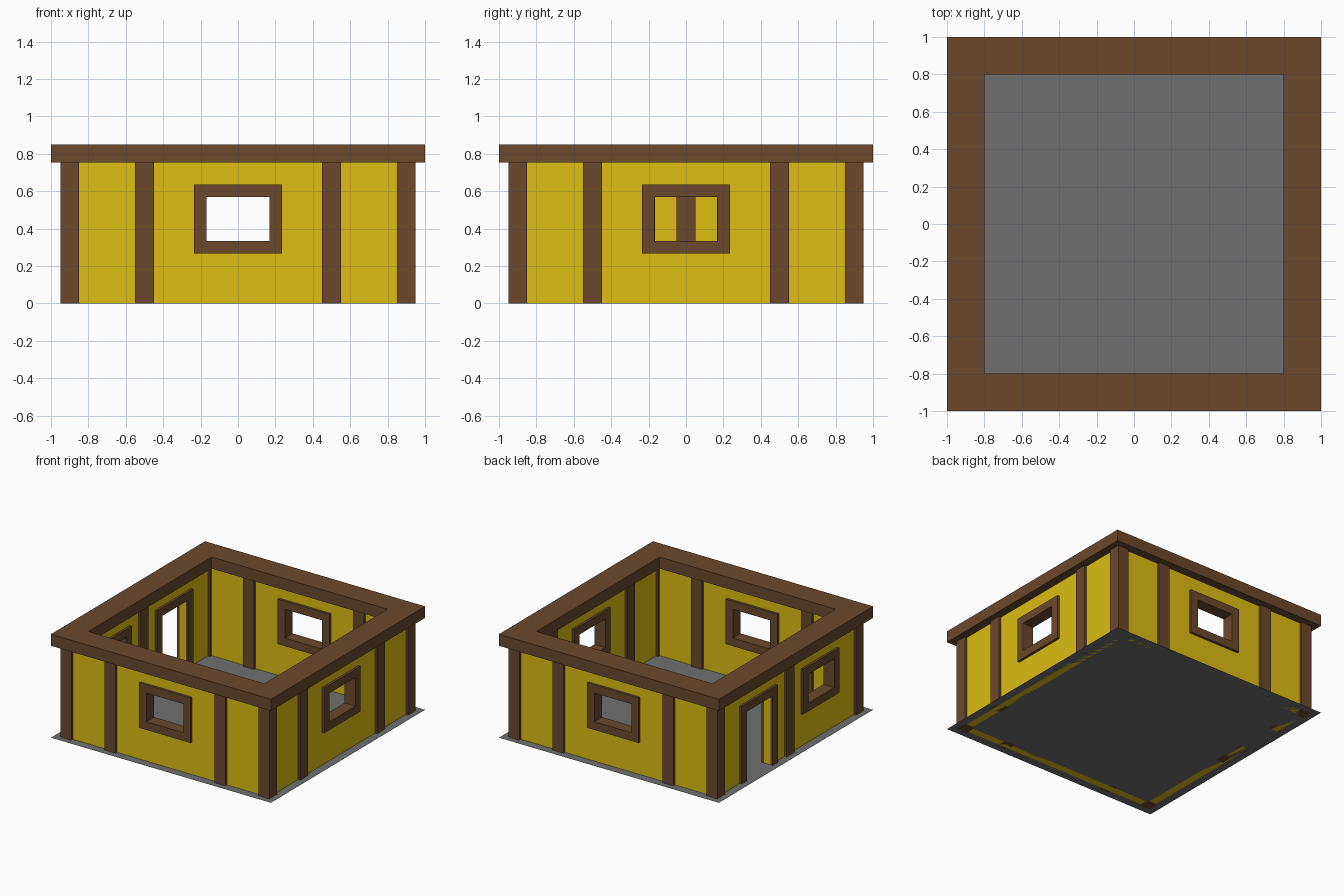
import bpy, bmesh
from math import pi
from mathutils import Matrix

if "Cube" in bpy.data.objects:
    bpy.data.objects.remove(bpy.data.objects["Cube"])


def material(name, rgb):
    m = bpy.data.materials.new(name)
    m.diffuse_color = (*rgb, 1)
    m.use_nodes = True
    m.node_tree.nodes["Principled BSDF"].inputs["Base Color"].default_value = m.diffuse_color
    return m


BROWN = material("timber", (0.147, 0.065, 0.026))
YELLOW = material("plaster", (0.716, 0.515, 0.006))
GREY = material("stone", (0.162, 0.162, 0.162))


def slab(name, us, vs, holes, y0, y1, mat, turn=0.0, flat=False):
    """Grid of cells with some left out, thickened from y0 to y1 (or z if flat)."""
    bm = bmesh.new()
    pts = [[bm.verts.new((u, y0, v)) for v in vs] for u in us]
    for i in range(len(us) - 1):
        for j in range(len(vs) - 1):
            if (i, j) not in holes:
                bm.faces.new((pts[i][j], pts[i + 1][j], pts[i + 1][j + 1], pts[i][j + 1]))
    bmesh.ops.delete(bm, geom=[v for v in bm.verts if not v.link_faces], context='VERTS')
    if y1 != y0:
        ext = bmesh.ops.extrude_face_region(bm, geom=bm.faces[:], use_keep_orig=True)
        moved = [e for e in ext["geom"] if isinstance(e, bmesh.types.BMVert)]
        bmesh.ops.translate(bm, verts=moved, vec=(0, y1 - y0, 0))
        bmesh.ops.recalc_face_normals(bm, faces=bm.faces[:])
    if flat:
        bm.transform(Matrix.Rotation(-pi / 2, 4, 'X'))
    bm.transform(Matrix.Rotation(turn, 4, 'Z'))
    me = bpy.data.meshes.new(name)
    bm.to_mesh(me)
    bm.free()
    me.materials.append(mat)
    ob = bpy.data.objects.new(name, me)
    bpy.context.collection.objects.link(ob)
    return ob


H, TOP = 0.755, 0.85             # wall height, beam top
OUT, IN = -0.95, -0.85           # timber depth range
W_OUT, W_IN = -0.93, -0.87       # plaster depth range
HALF, TRIM = 0.235, 0.067        # opening frame half width, frame thickness
LOW, HIGH = 0.267, 0.637         # window frame heights


def post(name, u, turn):
    slab(name, [u - 0.05, u + 0.05], [0, H], [], OUT, IN, BROWN, turn)


def window(name, u, turn):
    us = [u - HALF, u - HALF + TRIM, u + HALF - TRIM, u + HALF]
    slab(name, us, [LOW, LOW + TRIM, HIGH - TRIM, HIGH], [(1, 1)], OUT, IN, BROWN, turn)


# floor
floor = slab("floor", [-1, 1], [-1, 1], [], 0, 0, GREY, 0, True)
floor.data.flip_normals()

# roof beam ring
ring = [-1, -0.8, 0.8, 1]
beam = slab("roof_beam", ring, ring, [(1, 1)], -H, -TOP, BROWN, 0, True)
# keep the ring above the walls whichever way the profile was laid down
if beam.data.vertices[0].co.z < 0:
    beam.data.transform(Matrix.Scale(-1, 4, (0, 0, 1)))
    beam.data.flip_normals()

# three walls with a centred window and two posts
for side, turn in (("front", 0), ("right", pi / 2), ("back", pi)):
    slab(side + "_wall", [-0.85, -HALF, HALF, 0.85], [0, LOW, HIGH, H],
         [(1, 1)], W_OUT, W_IN, YELLOW, turn)
    window(side + "_window_frame", 0, turn)
    for u in (-0.5, 0.5):
        post(side + "_post", u, turn)

# left wall: doorway towards the back, window towards the front, post between
left, d = -pi / 2, -0.4
d0, d1 = d - HALF, d + HALF
slab("left_wall", [-0.85, d0 + TRIM, d1 - TRIM, -d - HALF, -d + HALF, 0.85],
     [0, LOW, HIGH - TRIM, HIGH, H],
     [(1, 0), (1, 1), (1, 2), (3, 1), (3, 2)], W_OUT, W_IN, YELLOW, left)
window("left_window_frame", -d, left)
post("left_post", 0, left)
for name, a, b in (("outer_door_frame", OUT, W_OUT), ("inner_door_frame", W_IN, IN)):
    slab(name, [d0, d0 + TRIM, d1 - TRIM, d1], [0, HIGH - TRIM, HIGH],
         [(1, 0)], a, b, BROWN, left)

# corner posts
for k in range(4):
    post("corner_post", 0.9, k * pi / 2)
